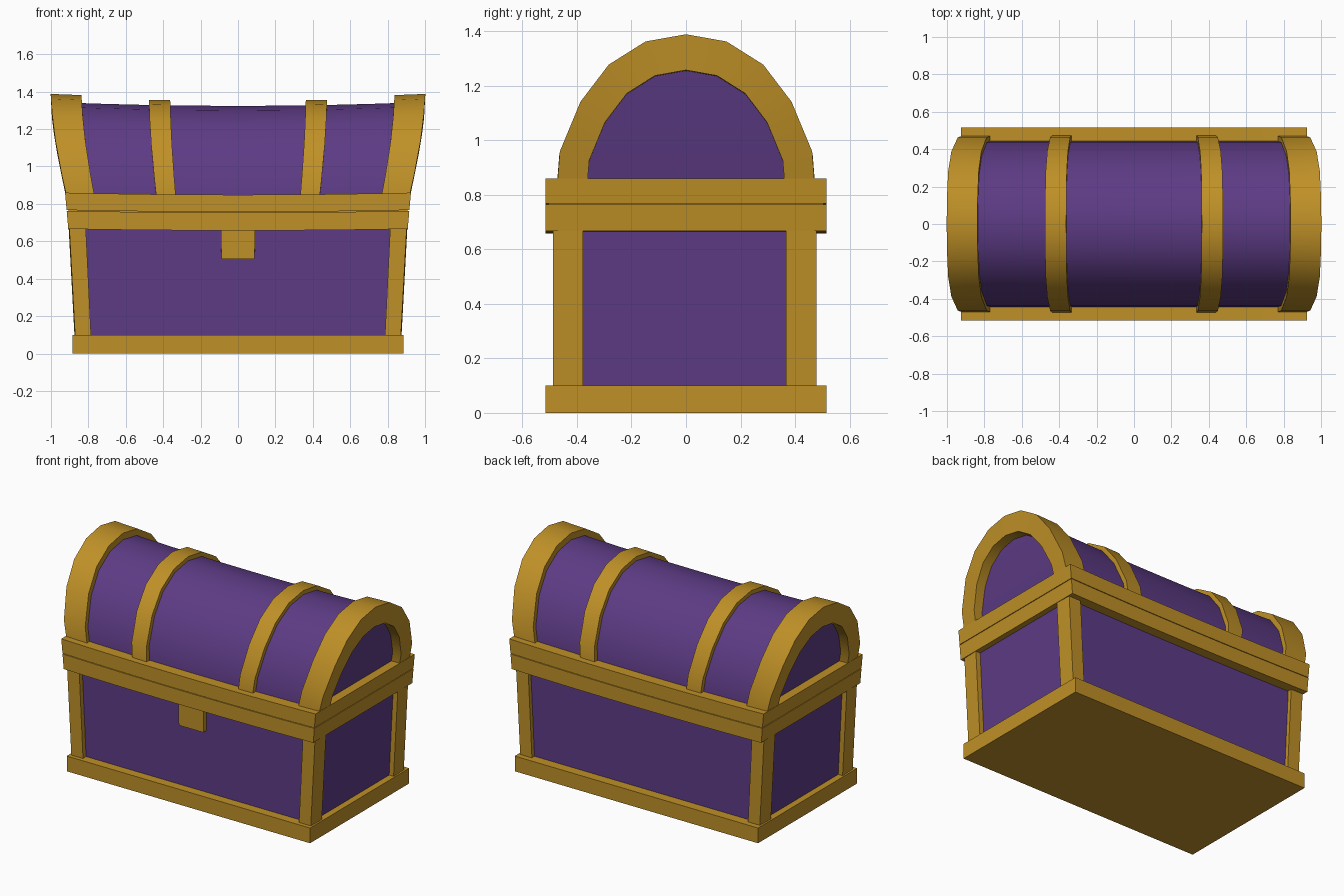
import bpy, bmesh

if "Cube" in bpy.data.objects:
    bpy.data.objects.remove(bpy.data.objects["Cube"])


def material(name, rgb):
    m = bpy.data.materials.new(name)
    m.diffuse_color = (*rgb, 1)
    m.use_nodes = True
    m.node_tree.nodes["Principled BSDF"].inputs["Base Color"].default_value = m.diffuse_color
    return m


GOLD = material("gold trim", (0.52, 0.28, 0.02))
PURPLE = material("purple panel", (0.11, 0.044, 0.235))

# Flare of the chest: width factor by height
FLARE = [(0.1, 1.0), (0.66, 1.034), (0.86, 1.054), (0.96, 1.082),
         (1.14, 1.118), (1.275, 1.134), (1.386, 1.14)]


def flare(z):
    z = min(max(z, FLARE[0][0]), FLARE[-1][0])
    for (z0, f0), (z1, f1) in zip(FLARE, FLARE[1:]):
        if z <= z1:
            return f0 + (f1 - f0) * (z - z0) / (z1 - z0)


def bend(x, y, z):
    """Flare the ends outward with height and sag the middle slightly."""
    x *= flare(z) * (1 + 0.01 * max(0, 1 - (y / 0.5) ** 2))
    return x, y, z - 0.0155 * z * max(0, 1 - x * x)


def prism(name, profile, x0, x1, mat, cuts=1, warp=True):
    """Sweep a closed y-z profile along x; caps are strips across the profile."""
    n = len(profile)
    bm = bmesh.new()
    rings = []
    for k in range(cuts + 1):
        x = x0 + (x1 - x0) * k / cuts
        rings.append([bm.verts.new(bend(x, y, z) if warp else (x, y, z)) for y, z in profile])
    for a, b in zip(rings, rings[1:]):
        for i in range(n):
            j = (i + 1) % n
            bm.faces.new((a[i], a[j], b[j], b[i]))
    for r in (rings[0], rings[-1]):
        for i in range((n - 1) // 2):
            ids = dict.fromkeys((i, i + 1, n - 2 - i, n - 1 - i))
            bm.faces.new([r[q] for q in ids])
    bmesh.ops.recalc_face_normals(bm, faces=bm.faces)
    me = bpy.data.meshes.new(name)
    bm.to_mesh(me)
    bm.free()
    me.materials.append(mat)
    ob = bpy.data.objects.new(name, me)
    bpy.context.collection.objects.link(ob)
    return ob


def rect(y0, y1, z0, z1):
    return [(y0, z0), (y1, z0), (y1, z1), (y0, z1)]


def arch(width, top, spring=0.86, foot=0.84):
    """Ten-sided arch with short vertical feet."""
    half = [(0.98, 0.19), (0.82, 0.533), (0.6, 0.79), (0.315, 0.95)]
    right = [(width, foot)] + [(width * a, spring + (top - spring) * b) for a, b in half]
    return right + [(0, top)] + [(-y, z) for y, z in reversed(right)]


# Base, body and rims
prism("base", rect(-0.515, 0.515, 0, 0.1), -0.885, 0.885, GOLD, warp=False)
prism("body", rect(-0.455, 0.45, 0.08, 0.7), -0.84, 0.84, PURPLE, cuts=8)
prism("lower_rim", rect(-0.515, 0.515, 0.668, 0.765), -0.877, 0.877, GOLD, cuts=8)
prism("upper_rim", rect(-0.515, 0.515, 0.769, 0.862), -0.877, 0.877, GOLD, cuts=8)
prism("rim_seam", rect(-0.505, 0.505, 0.75, 0.78), -0.867, 0.867, GOLD, cuts=8)

# Corner posts
for sx, side in ((-1, "left"), (1, "right")):
    prism("front_post_" + side, rect(-0.488, -0.378, 0.09, 0.69), sx * 0.785, sx * 0.87, GOLD)
    prism("back_post_" + side, rect(0.367, 0.478, 0.09, 0.69), sx * 0.785, sx * 0.87, GOLD)

# Latch plate
prism("latch", rect(-0.488, -0.44, 0.513, 0.69), -0.087, 0.087, GOLD)

# Arched lid with end and middle bands
curved = [prism("lid", arch(0.445, 1.345), -0.815, 0.815, PURPLE, cuts=10)]
for sx, side in ((-1, "left"), (1, "right")):
    curved.append(prism("end_band_" + side,
                        arch(0.472, 1.388) + arch(0.362, 1.257, 0.85)[::-1],
                        sx * 0.727, sx * 0.87, GOLD))
    curved.append(prism("middle_band_" + side,
                        arch(0.474, 1.373) + arch(0.42, 1.31)[::-1],
                        sx * 0.315, sx * 0.414, GOLD))

for ob in curved:
    bpy.ops.object.select_all(action='DESELECT')
    ob.select_set(True)
    bpy.context.view_layer.objects.active = ob
    bpy.ops.object.shade_smooth_by_angle(angle=0.6)
